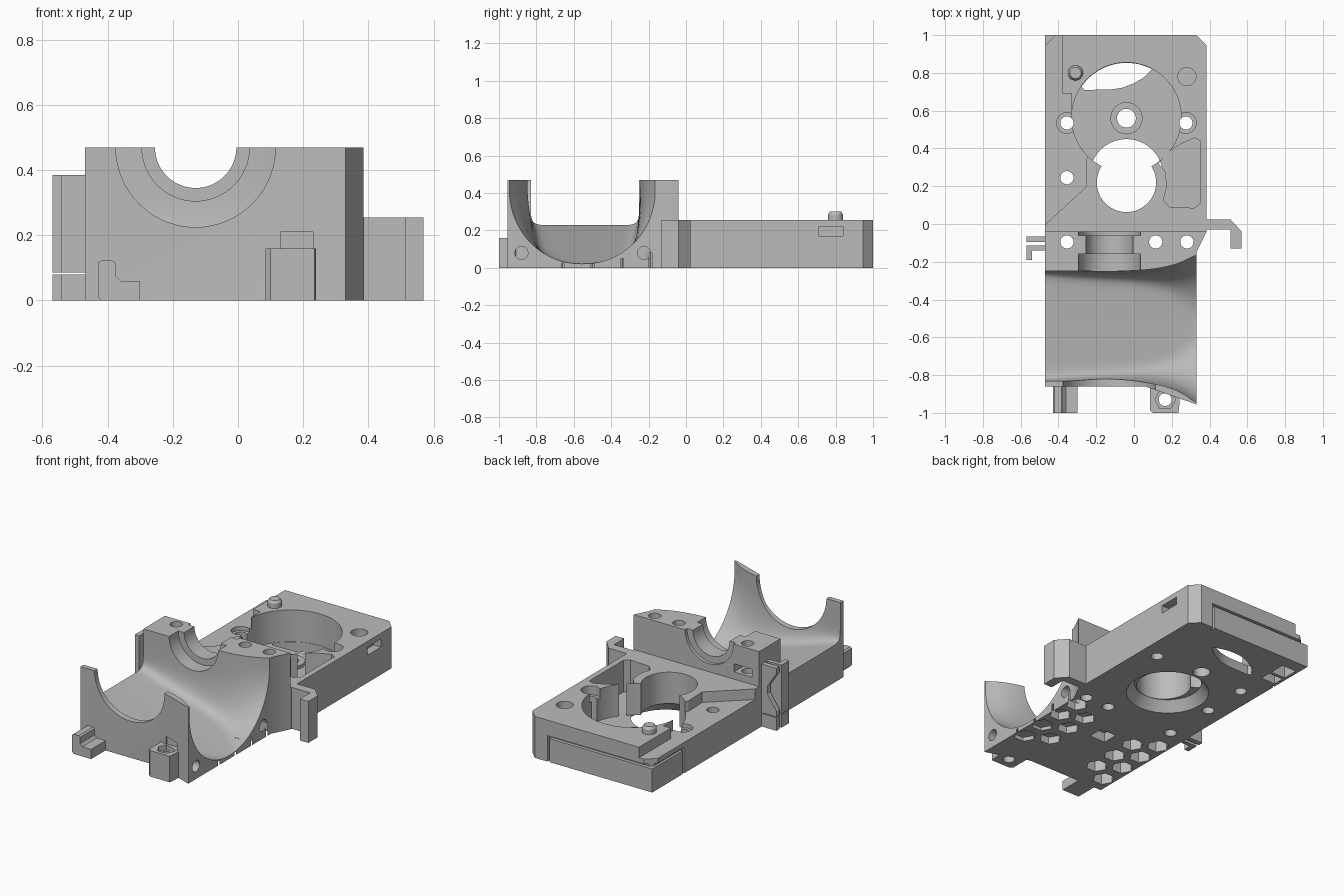
import bpy, bmesh, math

if "Cube" in bpy.data.objects:
    bpy.data.objects.remove(bpy.data.objects["Cube"])

grey = bpy.data.materials.new("plain grey plastic")
grey.diffuse_color = (0.5, 0.5, 0.5, 1)
grey.use_nodes = True
grey.node_tree.nodes["Principled BSDF"].inputs["Base Color"].default_value = grey.diffuse_color


def finish(name, bm):
    bmesh.ops.recalc_face_normals(bm, faces=bm.faces)
    me = bpy.data.meshes.new(name)
    bm.to_mesh(me)
    bm.free()
    me.materials.append(grey)
    ob = bpy.data.objects.new(name, me)
    bpy.context.collection.objects.link(ob)
    return ob


def loft(name, rings):
    bm = bmesh.new()
    vs = [[bm.verts.new(p) for p in r] for r in rings]
    n = len(rings[0])
    for a, b in zip(vs, vs[1:]):
        for i in range(n):
            j = (i + 1) % n
            bm.faces.new((a[i], a[j], b[j], b[i]))
    bm.faces.new(vs[0])
    bm.faces.new(vs[-1])
    return finish(name, bm)


def prism(name, pts, z0, z1):
    return loft(name, [[(x, y, z) for x, y in pts] for z in (z0, z1)])


def box(name, x0, x1, y0, y1, z0, z1):
    return prism(name, [(x0, y0), (x1, y0), (x1, y1), (x0, y1)], z0, z1)


def rod(name, axis, c, r0, a, b, r1=None, n=48, turn=0.0):
    """Cylinder or cone along an axis; c is the centre in the other two axes."""
    rings = []
    for h, r in ((a, r0), (b, r0 if r1 is None else r1)):
        ring = []
        for i in range(n):
            t = 2 * math.pi * i / n + turn
            p = [c[0] + r * math.cos(t), c[1] + r * math.sin(t)]
            p.insert("xyz".index(axis), h)
            ring.append(p)
        rings.append(ring)
    return loft(name, rings)


def cut(target, cutter, op='DIFFERENCE'):
    m = target.modifiers.new("cut", 'BOOLEAN')
    m.operation, m.solver, m.object = op, 'EXACT', cutter
    bpy.context.view_layer.objects.active = target
    bpy.ops.object.modifier_apply(modifier=m.name)
    bpy.data.objects.remove(cutter, do_unlink=True)


# --- base plate with chamfered rear corners
plate = prism("base_plate", [(-.47, -.04), (.385, -.04), (.385, .945), (.33, 1),
                             (-.415, 1), (-.47, .945)], 0, .255)
# lowered left shelf
cut(plate, prism("c", [(-.5, -.03), (-.25, .2), (-.255, .34), (-.24, .365), (-.2, .5), (-.33, .6),
                       (-.33, .69), (-.38, .69), (-.38, 1.1), (-.5, 1.1)], .19, .4))
# gear pocket, motor hole and flared underside
gx, gy, gr = -.04, .565, .29
cut(plate, rod("c", 'z', (gx, gy), gr, .06, .4, n=72))
cut(plate, rod("c", 'z', (gx, .22), .157, -.1, .4, n=64))
cut(plate, rod("c", 'z', (gx, .255), .24, -.002, .062, r1=.193, n=64))
# open window in the gear pocket floor
arc = [(gx + (gr - .002) * math.cos(math.radians(a)), gy + (gr - .002) * math.sin(math.radians(a)))
       for a in range(62, 150, 6)]
cut(plate, prism("c", arc + [(-.26, .71), (-.12, .712), (-.06, .722), (0, .745), (.05, .775)],
                 -.1, .1))
# underside recess by the rear corner
for y0, y1 in ((.73, .8), (.82, .92)):
    cut(plate, box("c", -.45, -.35, y0, y1, -.1, .12))
# side pocket
cut(plate, prism("c", [(.35, .44), (.35, .11), (.32, .085), (.19, .09), (.155, .125), (.175, .2),
                       (.165, .28), (.13, .32), (.18, .38), (.25, .425), (.32, .455)], .06, .4))
# screw holes, counterbores and blind hole
for x, y in ((-.355, .535), (.275, .535), (-.355, .245)):
    cut(plate, rod("c", 'z', (x, y), .035, -.1, .4, n=32))
for x, z in ((-.355, .165), (.275, .2)):
    cut(plate, rod("c", 'z', (x, .535), .055, z, .4, n=32))
cut(plate, rod("c", 'z', (.28, .78), .048, .12, .4, n=32))
# nut slot in the right side
cut(plate, box("c", .335, .5, .71, .84, .17, .22))
# seams of the rear insert
cut(plate, box("c", -.6, .24, .98, 1.1, .145, .16))
cut(plate, box("c", .23, .245, .98, 1.1, -.1, .16))
cut(plate, box("c", -.6, -.455, .69, .705, -.1, .16))
cut(plate, box("c", -.6, -.455, .70, 1.1, .145, .16))

corner = box("rear_corner_insert", -.47, -.41, .94, 1, 0, .145)

# --- central boss and locating pin
boss = rod("gear_boss", 'z', (gx, .56), .085, .02, .08)
for o in (plate, boss):
    cut(o, rod("c", 'z', (gx, .56), .05, -.1, .4, n=32))
rod("locating_pin", 'z', (-.31, .8), .04, .2, .285, n=32)
rod("locating_pin_tip", 'z', (-.31, .8), .04, .285, .3, r1=.03, n=32)

# --- cradle block: tall bearing wall, trough and front wall
cradle = prism("cradle_block", [(-.47, -.04), (.385, -.04), (.33, -.15), (.33, -.955),
                                (.06, -.86), (-.47, -.86)], 0, .47)


def section(x):
    t = min(max((x + .47) / .8, 0), 1)
    ty, tz, ring = t ** 6, t, []
    for i in range(65):
        a = math.pi + math.pi * i / 64
        c, s = math.cos(a), math.sin(a)
        p = .16
        sy = -.54 + .29 * math.copysign(abs(c) ** p, c)
        sz = .5 - .27 * abs(s) ** p
        ring.append((x, sy + ty * (-.555 + .395 * c - sy), sz + tz * (.415 + .395 * s - sz)))
    return [(x, ring[0][1], .7)] + ring + [(x, ring[-1][1], .7)]


cut(cradle, loft("c", [section(-.48 + .82 * i / 24) for i in range(25)]))
# round front opening and stepped bearing seat
cx = -.13
cut(cradle, rod("c", 'y', (cx, .47), .245, -1.1, -.75, n=72))
cut(cradle, rod("c", 'y', (cx, .47), .125, -.5, .0, n=72))
cut(cradle, rod("c", 'y', (cx, .47), .165, -.4, -.16, n=72))
cut(cradle, rod("c", 'y', (cx, .47), .165, -.06, .0, n=72))
# vertical screw holes and side holes
for x in (-.355, .115, .28):
    cut(cradle, rod("c", 'z', (x, -.095), .035, -.1, .6, n=32))
for y in (-.88, -.225):
    cut(cradle, rod("c", 'x', (y, .08), .035, .22, .5, n=32))
# nut slots
cut(cradle, box("c", -.42, -.3, -.13, .0, .3, .35))
cut(cradle, box("c", .13, .23, -.96, -.875, .16, .21))
# hexagonal pockets underneath
hexes = [(.27, -.66, .025), (.27, -.5, .02), (.27, -.34, .05), (.27, -.19, .08)]
hexes += [(.135, y, .045) for y in (-.59, -.43, -.28)]
hexes += [(-.275, y, .1) for y in (-.66, -.5, -.34)]
hexes += [(-.4, y, .1) for y in (-.75, -.58, -.42, -.26)]
for x, y, d in hexes:
    cut(cradle, rod("c", 'z', (x, y), .064, -.1, d, n=6))
cut(cradle, box("c", -.13, -.02, -.42, -.32, -.1, .06))

# --- cable hook on the right
prism("right_cable_hook", [(.37, .025), (.51, .025), (.57, -.04), (.57, -.13), (.512, -.13),
                           (.512, -.03), (.37, -.03)], 0, .255)

# --- cable clips on the left
notched = [(-.46, .085), (-.57, .085), (-.57, .12), (-.51, .21), (-.51, .26), (-.57, .35),
           (-.57, .385), (-.46, .385)]
loft("left_clip_straight_upper", [[(x, y, z) for x, z in notched] for y in (-.095, -.065)])
box("left_clip_straight_lower", -.57, -.46, -.095, -.065, 0, .08)
for label, z0, z1 in (("upper", .085, .385), ("lower", 0, .08)):
    prism("left_clip_hooked_" + label, [(-.46, -.115), (-.57, -.115), (-.57, -.19), (-.54, -.19),
                                        (-.54, -.14), (-.46, -.14)], z0, z1)

# --- stepped front clip
front = [(-.43, .01), (-.42, 0), (-.3, 0), (-.3, .06), (-.36, .06), (-.375, .075),
         (-.375, .115), (-.385, .122), (-.42, .122), (-.43, .115)]
loft("front_stepped_clip", [[(x, y, z) for x, z in front] for y in (-1, -.855)])

# --- front screw lug
lug = prism("front_screw_lug", [(.085, -.86), (.085, -.985), (.1, -1), (.235, -1), (.24, -.96),
                                (.24, -.915)], 0, .16)
cut(lug, rod("c", 'z', (.165, -.93), .034, -.1, .3, n=32))
cut(lug, rod("c", 'z', (.165, -.93), .055, .13, .3, n=6))

# --- smooth curved walls, keep edges sharp
bpy.ops.object.select_all(action='DESELECT')
for ob in bpy.data.objects:
    ob.select_set(True)
    bpy.context.view_layer.objects.active = ob
bpy.ops.object.shade_smooth_by_angle(angle=math.radians(30))
